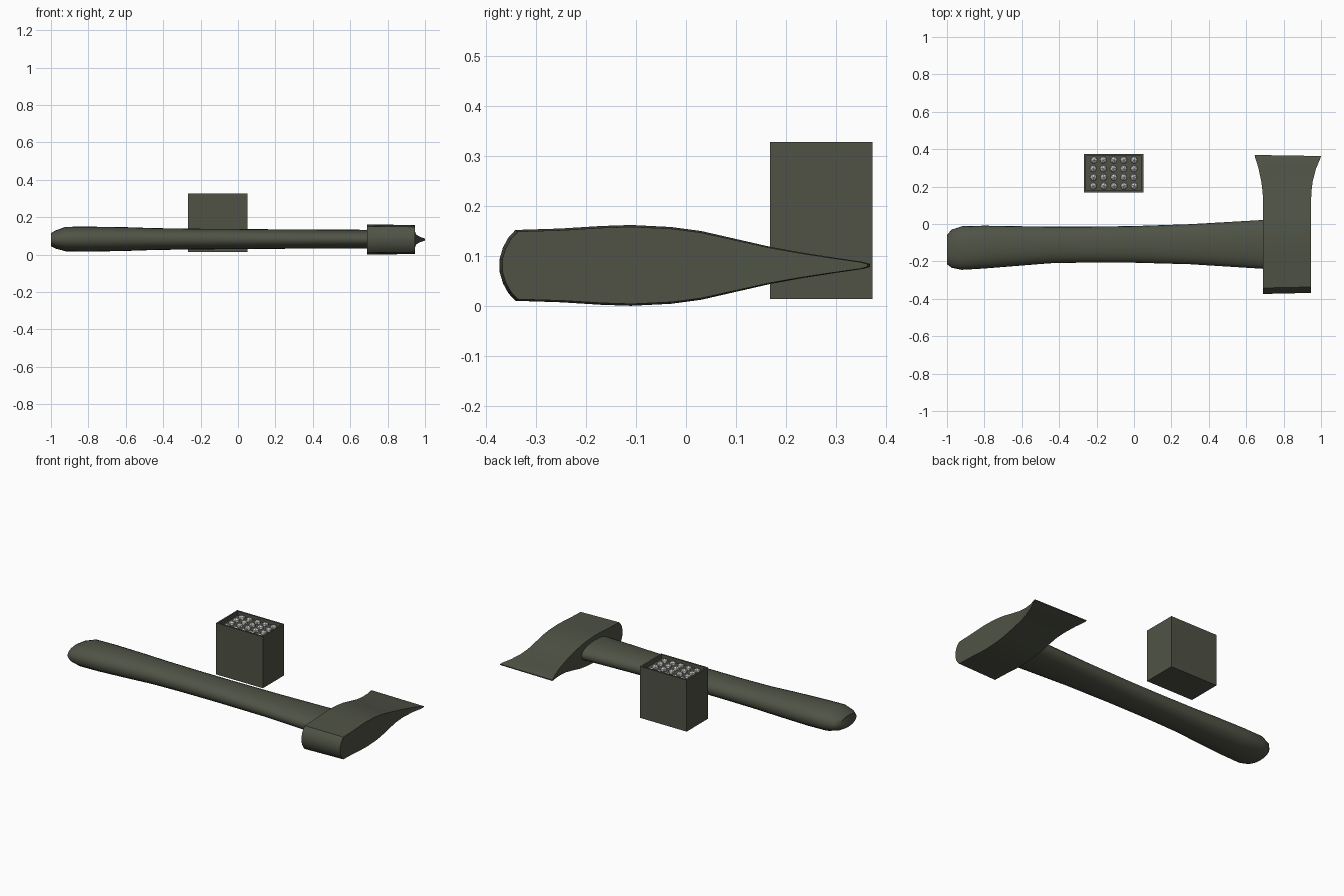
import bpy, bmesh, math, random
from mathutils import Matrix

random.seed(4)
cube = bpy.data.objects.get("Cube")
if cube:
    bpy.data.objects.remove(cube, do_unlink=True)


def material(name, r, g, b):
    m = bpy.data.materials.new(name)
    m.use_nodes = True
    m.diffuse_color = (r, g, b, 1)
    m.node_tree.nodes["Principled BSDF"].inputs["Base Color"].default_value = (r, g, b, 1)
    return m


olive = material("olive", 0.079, 0.086, 0.06)
pale = material("pale_grey", 0.6, 0.6, 0.6)


def finish(bm, name, mat, angle=None):
    bmesh.ops.recalc_face_normals(bm, faces=bm.faces)
    me = bpy.data.meshes.new(name)
    bm.to_mesh(me)
    bm.free()
    me.materials.append(mat)
    if angle:
        me.shade_smooth()
        me.set_sharp_from_angle(angle=math.radians(angle))
    ob = bpy.data.objects.new(name, me)
    bpy.context.collection.objects.link(ob)
    return ob


def loft(rings):
    """Skin a list of equal-length point rings and cap both ends."""
    bm = bmesh.new()
    vs = [[bm.verts.new(p) for p in ring] for ring in rings]
    n = len(vs[0])
    for a, b in zip(vs, vs[1:]):
        for i in range(n):
            j = (i + 1) % n
            bm.faces.new((a[i], a[j], b[j], b[i]))
    bm.faces.new(vs[0])
    bm.faces.new(vs[-1])
    return bm


# Handle: oval sections (x, y low, y high, z low, z high)
def oval(x, y0, y1, z0, z1, sides=24):
    ring = []
    for i in range(sides):
        a = 2 * math.pi * i / sides
        c, s = math.cos(a), math.sin(a)
        c, s = (math.copysign(abs(v) ** 0.9, v) for v in (c, s))
        ring.append((x, (y0 + y1) / 2 + c * (y1 - y0) / 2,
                     (z0 + z1) / 2 + s * (z1 - z0) / 2))
    return ring


sections = [
    (-1.0, -0.215, -0.058, 0.045, 0.115),
    (-0.975, -0.234, -0.03, 0.032, 0.13),
    (-0.92, -0.245, -0.012, 0.018, 0.149),
    (-0.8, -0.238, -0.009, 0.016, 0.15),
    (-0.6, -0.222, -0.012, 0.02, 0.147),
    (-0.45, -0.21, -0.014, 0.025, 0.142),
    (-0.25, -0.206, -0.014, 0.028, 0.139),
    (0.0, -0.207, -0.011, 0.03, 0.137),
    (0.3, -0.215, -0.001, 0.032, 0.135),
    (0.7, -0.24, 0.022, 0.032, 0.133),
    (0.85, -0.24, 0.022, 0.035, 0.13),
]
finish(loft([oval(*s) for s in sections]), "handle", olive, 50)


# Axe head: box sections (y, half thickness, x left, x right)
def slab(y, h, x0, x1, zc=0.081):
    k, yr = 0.955, y * 0.985
    return [(x0, y, zc - h), (x1, yr, zc - h * k), (x1, yr, zc + h * k), (x0, y, zc + h)]


stations = [
    (-0.374, 0.012, 0.69, 0.947),
    (-0.367, 0.036, 0.69, 0.947),
    (-0.356, 0.056, 0.69, 0.947),
    (-0.342, 0.071, 0.69, 0.947),
    (-0.25, 0.074, 0.69, 0.947),
    (-0.17, 0.079, 0.69, 0.947),
    (-0.11, 0.081, 0.69, 0.947),
    (-0.03, 0.077, 0.69, 0.947),
    (0.03, 0.069, 0.69, 0.947),
    (0.1, 0.053, 0.69, 0.947),
    (0.17, 0.037, 0.688, 0.948),
    (0.23, 0.026, 0.68, 0.955),
    (0.3, 0.015, 0.665, 0.973),
    (0.355, 0.007, 0.648, 0.996),
    (0.369, 0.003, 0.645, 1.0),
]
finish(loft([slab(*s) for s in stations]), "axe_head", olive, 40)

# Box with a recessed top
bm = bmesh.new()
bmesh.ops.create_cube(bm, size=1, matrix=Matrix.Translation((-0.108, 0.271, 0.171))
                      @ Matrix.Diagonal((0.316, 0.205, 0.314, 1)))
bm.normal_update()
top = max(bm.faces, key=lambda f: f.calc_center_median().z)
bmesh.ops.inset_region(bm, faces=[top], thickness=0.014)
bmesh.ops.inset_region(bm, faces=[top], thickness=0.001, depth=-0.025)
finish(bm, "box", olive)

# Pebbles in rows inside the box
bm = bmesh.new()
for i in range(5):
    for j in range(4):
        pos = (-0.216 + i * 0.0535 + random.uniform(-0.003, 0.003),
               0.203 + j * 0.0463, 0.306)
        spin = Matrix.Rotation(random.uniform(0, 6), 4, "Z")
        bmesh.ops.create_icosphere(bm, subdivisions=1, radius=1,
                                   matrix=Matrix.Translation(pos) @ spin
                                   @ Matrix.Diagonal((0.021, 0.021, 0.019, 1)))
finish(bm, "pebbles", pale)
